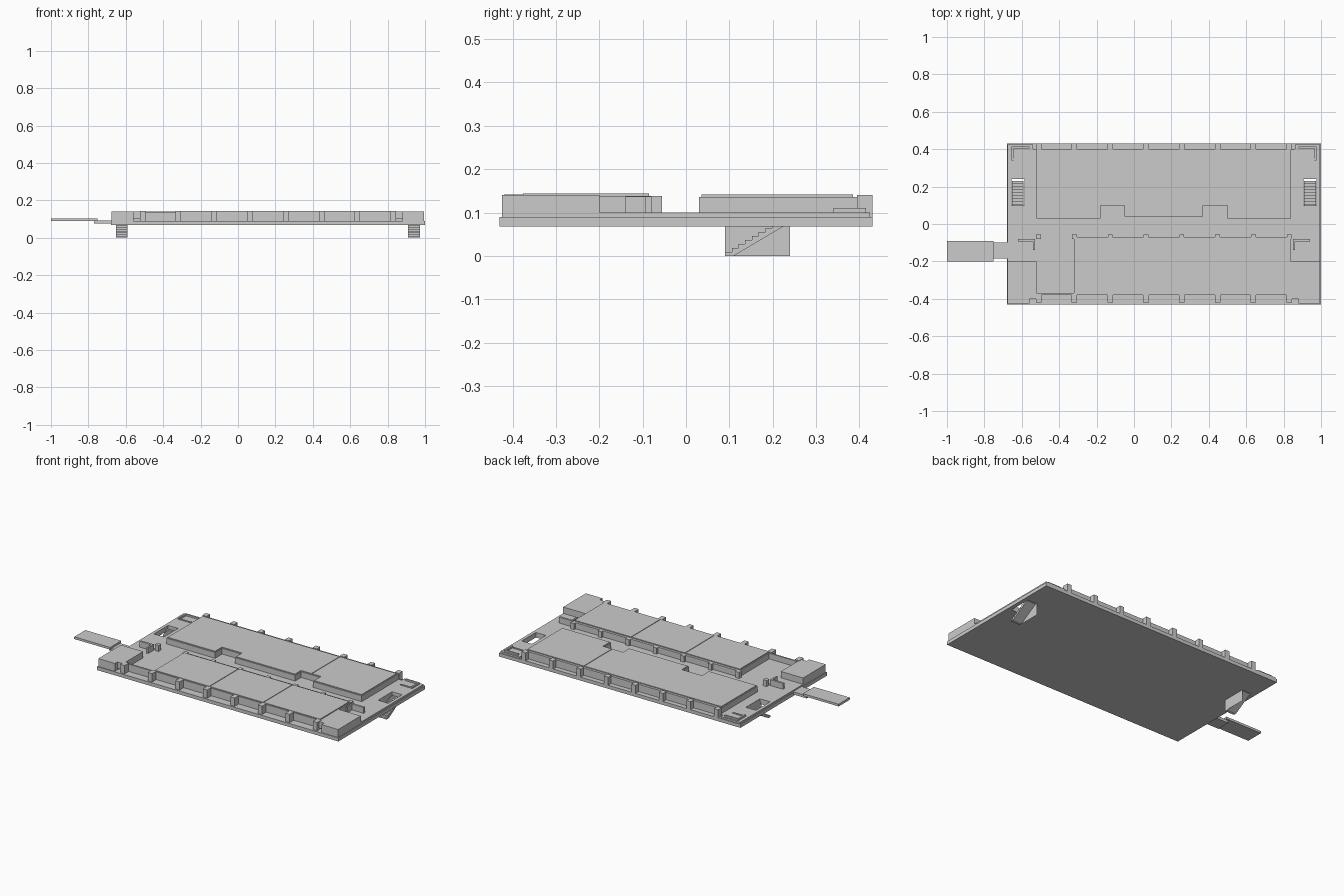
import bpy, bmesh

if "Cube" in bpy.data.objects:
    bpy.data.objects.remove(bpy.data.objects["Cube"])

def prism(name, pts, z0, z1):
    """Extrude a flat outline (x, y) from z0 to z1."""
    bm = bmesh.new()
    f = bm.faces.new([bm.verts.new((x, y, z0)) for x, y in pts])
    r = bmesh.ops.extrude_face_region(bm, geom=[f])
    vs = [v for v in r['geom'] if isinstance(v, bmesh.types.BMVert)]
    bmesh.ops.translate(bm, verts=vs, vec=(0, 0, z1 - z0))
    return finish(name, bm)

def finish(name, bm, fix=True):
    if fix:
        bmesh.ops.recalc_face_normals(bm, faces=bm.faces)
    me = bpy.data.meshes.new(name)
    bm.to_mesh(me)
    bm.free()
    ob = bpy.data.objects.new(name, me)
    bpy.context.collection.objects.link(ob)
    return ob

def box(name, x0, x1, y0, y1, z0, z1):
    return prism(name, [(x0, y0), (x1, y0), (x1, y1), (x0, y1)], z0, z1)

CX = 0.16  # centre of the platform; the two ends mirror about it

def mx(x, side):
    return CX + side * x

def mbox(name, side, a, b, y0, y1, z0, z1):
    x0, x1 = sorted((mx(a, side), mx(b, side)))
    return box(name, x0, x1, y0, y1, z0, z1)

# platform: stepped floor, wide at both ends and recessed along the facades
slab = prism("floor_slab", [(-.68, -.43), (1, -.43), (1, .43), (-.68, .43)], .068, .09)
deck = prism("floor_deck", [
    (-.675, -.425), (-.56, -.425), (-.56, -.38), (.88, -.38), (.88, -.425), (.995, -.425),
    (.995, .425), (.86, .425), (.86, .40), (-.54, .40), (-.54, .425), (-.675, .425)], .09, .10)

# stairwell openings through the floor
for side in (-1, 1):
    cut = mbox("stairwell_cutter", side, .745, .815, .10, .24, .0, .2)
    for ob in (slab, deck):
        m = ob.modifiers.new("stairwell", 'BOOLEAN')
        m.object, m.operation, m.solver = cut, 'DIFFERENCE', 'EXACT'
        bpy.context.view_layer.objects.active = ob
        bpy.ops.object.modifier_apply(modifier=m.name)
    bpy.data.objects.remove(cut)

# stairs: thin folded flight, with a side panel on the inner side
STEPS = 9
for side in (-1, 1):
    dy, dz = .14 / STEPS, .083 / STEPS
    top = [(.09, 0)]
    for i in range(STEPS):
        top += [(.09 + i * dy, (i + 1) * dz), (.09 + (i + 1) * dy, (i + 1) * dz)]
    prof = top + [(.23, .083 - 1.3 * dz), (.09 + 1.3 * dy, 0)]
    bm = bmesh.new()
    f = bm.faces.new([bm.verts.new((mx(.75, side), y, z)) for y, z in prof])
    r = bmesh.ops.extrude_face_region(bm, geom=[f])
    bmesh.ops.translate(bm, vec=(side * .062, 0, 0),
                        verts=[v for v in r['geom'] if isinstance(v, bmesh.types.BMVert)])
    finish("stairs", bm)
    bm = bmesh.new()
    q = [(.09, 0), (.24, 0), (.24, .083), (.09, .083)]
    f = bm.faces.new([bm.verts.new((mx(.747, side), y, z)) for y, z in q])
    f.normal_update()
    if f.normal.x * side > 0:
        f.normal_flip()
    finish("stair_panel", bm, fix=False)

# rear hall with two door recesses, and its roof plates
prism("rear_hall", [
    (-.52, .03), (-.18, .03), (-.18, .10), (-.05, .10), (-.05, .04), (.37, .04), (.37, .10),
    (.50, .10), (.50, .03), (.84, .03), (.84, .40), (-.52, .40)], .10, .136)
prism("rear_roof_left", [
    (-.515, .036), (-.185, .036), (-.185, .105), (-.045, .105), (-.045, .045), (.365, .045),
    (.365, .105), (.438, .105), (.438, .385), (-.515, .385)], .136, .141)
prism("rear_roof_right", [
    (.442, .105), (.505, .105), (.505, .036), (.835, .036), (.835, .385), (.442, .385)], .136, .141)

# front hall with its roof plates, and the open bay beside it
box("front_hall", -.32, .84, -.38, -.07, .10, .138)
for a, b in ((-.315, .063), (.067, .438), (.442, .835)):
    box("front_roof", a, b, -.376, -.085, .138, .144)
box("bay_wall", -.52, -.32, -.38, -.37, .10, .136)

# pillars along the facades and the corridor
for i in range(8):
    x = -.51 + i * .1914
    box("rear_pillar", x - .015, x + .015, .395, .43, .09, .14)
    box("front_pillar", x - .015, x + .015, -.42, -.375, .09, .142)
    box("corridor_pillar", x - .013, x + .013, -.08, -.055, .10, .138)

for side in (-1, 1):
    # front corner rooms
    prism("corner_room", [(mx(x, side), y) for x, y in (
        (.835, -.425), (.72, -.425), (.72, -.40), (.68, -.40), (.68, -.20), (.835, -.20))],
        .10, .14)
    # low corridor wall beside each corner room
    mbox("corridor_wall", side, .69, .78, -.093, -.08, .10, .137)
    mbox("corridor_wall_return", side, .69, .70, -.14, -.09, .10, .137)
    # rear corner curbs
    mbox("corner_curb_long", side, .72, .815, .405, .415, .10, .11)
    mbox("corner_curb_short", side, .805, .815, .34, .405, .10, .11)
    mbox("corner_curb_end", side, .73, .805, .34, .35, .10, .104)

# boarding ramp at the left end
box("ramp_link", -.77, -.66, -.185, -.10, .075, .092)
box("ramp_plate", -1, -.75, -.20, -.09, .09, .104)
